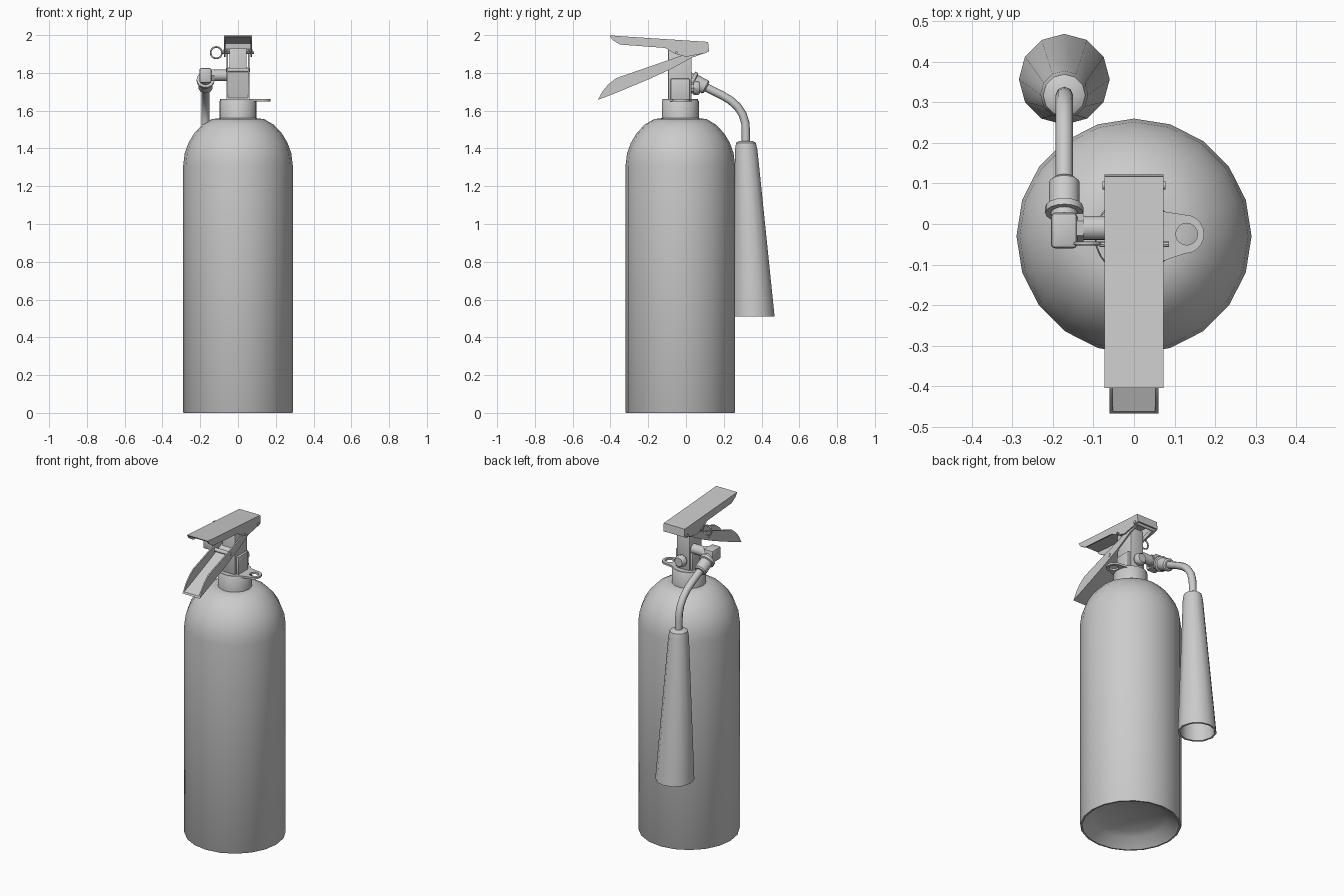
import bpy, bmesh, math
from mathutils import Vector, Matrix

if "Cube" in bpy.data.objects:
    bpy.data.objects.remove(bpy.data.objects["Cube"])


def finish(name, bm, bevel=0.0, angle=40):
    bmesh.ops.recalc_face_normals(bm, faces=bm.faces)
    me = bpy.data.meshes.new(name)
    bm.to_mesh(me)
    bm.free()
    ob = bpy.data.objects.new(name, me)
    bpy.context.collection.objects.link(ob)
    select(ob)
    if bevel:
        mod = ob.modifiers.new("bevel", 'BEVEL')
        mod.width, mod.segments, mod.limit_method = bevel, 2, 'ANGLE'
        bpy.ops.object.modifier_apply(modifier="bevel")
    bpy.ops.object.shade_smooth_by_angle(angle=math.radians(angle))
    return ob


def select(ob):
    bpy.ops.object.select_all(action='DESELECT')
    ob.select_set(True)
    bpy.context.view_layer.objects.active = ob


def lathe(name, profile, n, matrix):
    """Revolve (radius, height) points around local z."""
    bm = bmesh.new()
    vs = [bm.verts.new((r, 0, z)) for r, z in profile]
    es = [bm.edges.new(p) for p in zip(vs, vs[1:])]
    bmesh.ops.spin(bm, geom=vs + es, cent=(0, 0, 0), axis=(0, 0, 1),
                   angle=math.tau, steps=n, use_duplicate=False)
    bmesh.ops.remove_doubles(bm, verts=bm.verts, dist=1e-5)
    bm.transform(matrix)
    return finish(name, bm)


def along(start, direction):
    return Matrix.Translation(start) @ Vector(direction).to_track_quat('Z', 'Y').to_matrix().to_4x4()


def rod(name, start, end, r, n=16):
    d = Vector(end) - Vector(start)
    return lathe(name, [(0, 0), (r, 0), (r, d.length), (0, d.length)], n, along(start, d))


def prism(bm, pts, x0, x1):
    """Extrude a y-z outline from x0 to x1."""
    f = bm.faces.new([bm.verts.new((x0, y, z)) for y, z in pts])
    g = bmesh.ops.extrude_face_region(bm, geom=[f])['geom']
    bmesh.ops.translate(bm, verts=[v for v in g if isinstance(v, bmesh.types.BMVert)],
                        vec=(x1 - x0, 0, 0))


def channel(name, sides, web, half, t):
    """Pressed sheet channel: two side plates joined by a web."""
    bm = bmesh.new()
    prism(bm, sides, half - t, half)
    prism(bm, sides, -half, t - half)
    prism(bm, web, t - half, half - t)
    bmesh.ops.remove_doubles(bm, verts=bm.verts, dist=1e-5)
    return finish(name, bm)


def box(name, lo, hi, bevel):
    bm = bmesh.new()
    prism(bm, [(lo[1], lo[2]), (hi[1], lo[2]), (hi[1], hi[2]), (lo[1], hi[2])], lo[0], hi[0])
    return finish(name, bm, bevel)


# Cylinder with domed shoulder and recessed base
axis = Matrix.Translation((0, -0.03, 0))
lathe("cylinder_body", [(0, 0.09), (0.1, 0.083), (0.18, 0.066), (0.22, 0.05), (0.278, 0),
                        (0.287, 0), (0.29, 0.005), (0.29, 1.31), (0.282, 1.375), (0.262, 1.43),
                        (0.232, 1.48), (0.19, 1.525), (0.14, 1.555), (0.1, 1.56), (0, 1.56)],
      20, axis)
lathe("neck_collar", [(0, 1.55), (0.098, 1.55), (0.098, 1.65), (0.09, 1.66), (0, 1.66)], 24, axis)

# Flat tab with a hole, clamped on the neck
curve = bpy.data.curves.new("neck_tab", 'CURVE')
curve.dimensions, curve.fill_mode, curve.extrude = '2D', 'BOTH', 0.006


def arc(cx, cy, r, a0, a1, n):
    return [(cx + r * math.cos(math.radians(a0 + (a1 - a0) * i / n)),
             cy + r * math.sin(math.radians(a0 + (a1 - a0) * i / n))) for i in range(n + 1)]


outline = arc(0, -0.03, 0.095, 40, 320, 18) + arc(0.125, -0.025, 0.048, -90, 90, 10)
for pts in (outline, arc(0.13, -0.025, 0.027, 0, 337.5, 15)):
    sp = curve.splines.new('POLY')
    sp.points.add(len(pts) - 1)
    for p, (x, y) in zip(sp.points, pts):
        p.co = (x, y, 0, 1)
    sp.use_cyclic_u = True
tab = bpy.data.objects.new("neck_tab", curve)
tab.location.z = 1.655
bpy.context.collection.objects.link(tab)
select(tab)
bpy.ops.object.convert(target='MESH')

# Valve block and column
box("valve_base", (-0.06, -0.082, 1.65), (0.06, 0.02, 1.77), 0.006)
box("valve_column", (-0.046, -0.095, 1.65), (0.046, 0.03, 1.93), 0.006)
lathe("relief_plug", [(0, 0), (0.028, 0), (0.028, 0.02), (0.036, 0.02), (0.036, 0.045),
                      (0.028, 0.055), (0, 0.055)], 8, along((0, 0.02, 1.72), (0, 1, 0)))

# Upper grip: inverted channel
channel("upper_grip",
        [(-0.405, 1.999), (-0.39, 1.975), (-0.35, 1.95), (-0.11, 1.932), (-0.06, 1.902),
         (0.0, 1.885), (0.105, 1.905), (0.122, 1.915), (0.117, 1.964), (-0.33, 1.993)],
        [(-0.405, 1.999), (-0.4, 1.991), (-0.33, 1.984), (0.108, 1.955), (0.112, 1.915),
         (0.122, 1.915), (0.117, 1.964), (-0.33, 1.993)], 0.073, 0.008)

# Lower squeeze lever: upright channel
channel("lower_lever",
        [(-0.467, 1.657), (-0.38, 1.69), (-0.2, 1.765), (-0.08, 1.82), (0.03, 1.88),
         (0.1, 1.905), (0.105, 1.925), (0.0, 1.9), (-0.37, 1.772), (-0.41, 1.74), (-0.44, 1.705)],
        [(-0.467, 1.657), (-0.38, 1.69), (-0.2, 1.765), (-0.08, 1.82), (-0.083, 1.829),
         (-0.203, 1.774), (-0.383, 1.699), (-0.462, 1.668)], 0.06, 0.008)

# Rivets, safety pin and pull ring
rod("pivot_rivet", (-0.078, 0.095, 1.918), (0.078, 0.095, 1.918), 0.01, 10)
rod("lever_rivet", (-0.064, -0.15, 1.815), (0.064, -0.15, 1.815), 0.012, 10)
rod("safety_pin", (-0.085, -0.05, 1.907), (0.086, -0.05, 1.907), 0.007, 8)
bpy.ops.mesh.primitive_torus_add(major_radius=0.03, minor_radius=0.0045, major_segments=24,
                                 minor_segments=8, location=(-0.115, -0.048, 1.907),
                                 rotation=(math.pi / 2, 0, 0))
ring = bpy.context.object
ring.name = "pull_ring"
bpy.ops.object.shade_smooth_by_angle(angle=math.radians(60))

# Side outlet, elbow and hose coupling
HX = -0.172
rod("outlet_stub", (-0.04, -0.01, 1.787), (-0.15, -0.01, 1.787), 0.03)
rod("outlet_nut", (-0.125, -0.01, 1.787), (-0.145, -0.01, 1.787), 0.036, 6)
box("outlet_elbow", (-0.205, -0.06, 1.747), (-0.14, 0.028, 1.825), 0.01)
lathe("hose_coupling", [(0, 0), (0.033, 0), (0.033, 0.025), (0.047, 0.025), (0.047, 0.042),
                        (0.038, 0.046), (0.038, 0.11), (0.03, 0.118), (0, 0.118)],
      16, along((HX, 0.005, 1.777), (0, 0.88, -0.47)))

# Bent hose
curve = bpy.data.curves.new("hose", 'CURVE')
curve.dimensions, curve.bevel_depth, curve.bevel_resolution = '3D', 0.022, 2
curve.use_fill_caps = True
path = [(0.08, 1.737), (0.14, 1.706), (0.19, 1.682), (0.235, 1.655), (0.272, 1.622),
        (0.3, 1.58), (0.314, 1.535), (0.317, 1.49), (0.317, 1.42)]
sp = curve.splines.new('POLY')
sp.points.add(len(path) - 1)
for p, (y, z) in zip(sp.points, path):
    p.co = (HX, y, z, 1)
hose = bpy.data.objects.new("hose", curve)
bpy.context.collection.objects.link(hose)
select(hose)
bpy.ops.object.convert(target='MESH')
bpy.ops.object.shade_smooth_by_angle(angle=math.radians(50))

# Hollow discharge horn, sheared so its mouth stays level
shear = Matrix(((1, 0, 0, HX), (0, 1, -0.043, 0.317 + 0.043 * 1.44), (0, 0, 1, 0), (0, 0, 0, 1)))
lathe("discharge_horn", [(0, 1.44), (0.035, 1.44), (0.052, 1.43), (0.059, 1.395), (0.112, 0.51),
                         (0.1, 0.51), (0.05, 1.36), (0, 1.37)], 12, shear)
